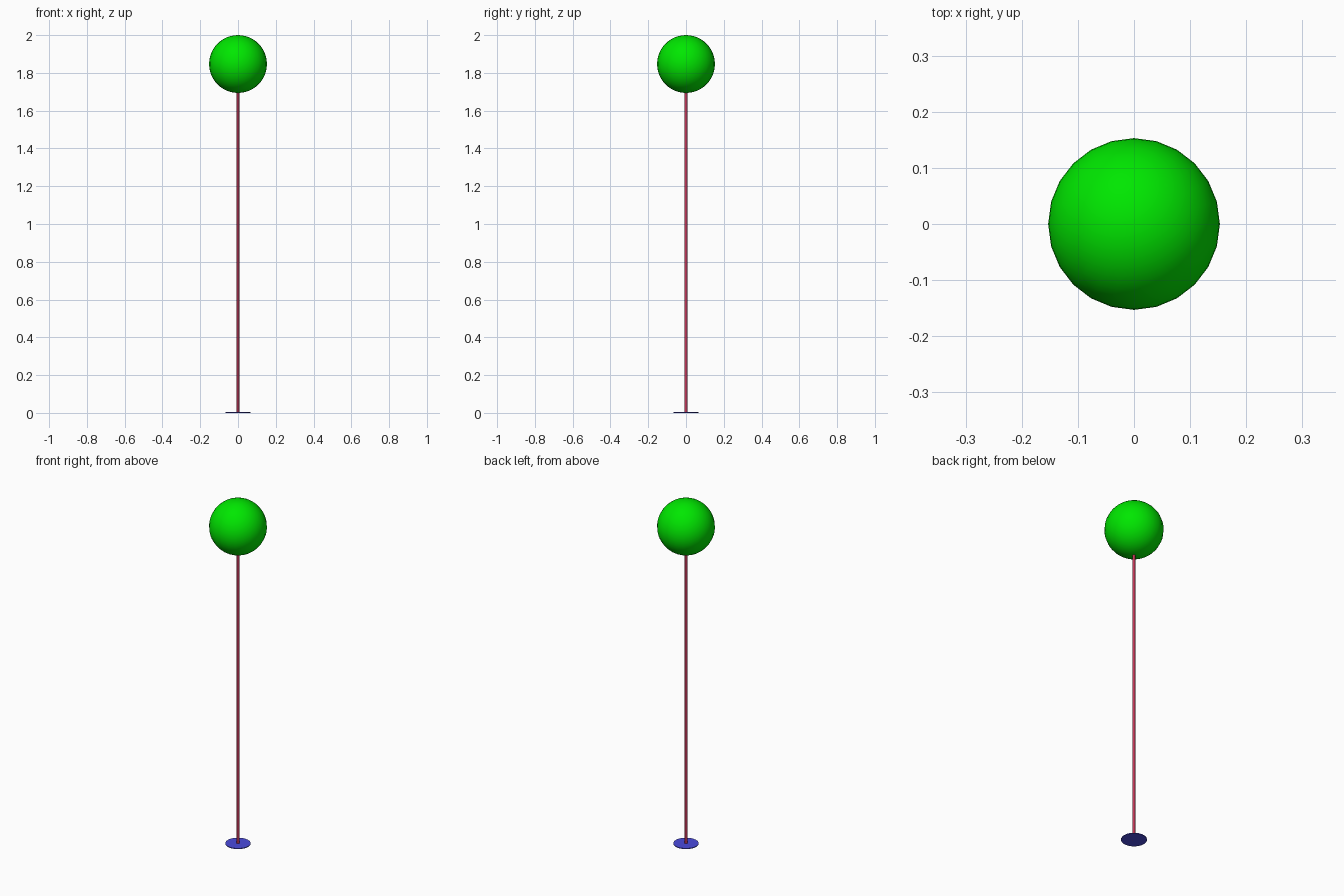
import bpy

if "Cube" in bpy.data.objects:
    bpy.data.objects.remove(bpy.data.objects["Cube"])


def finish(name, color):
    """Name the active part, give it a colour and smooth its round sides."""
    ob = bpy.context.object
    ob.name = name
    mat = bpy.data.materials.new(name + "_color")
    mat.diffuse_color = (*color, 1)
    mat.use_nodes = True
    mat.node_tree.nodes["Principled BSDF"].inputs["Base Color"].default_value = mat.diffuse_color
    ob.data.materials.append(mat)
    bpy.ops.object.shade_smooth_by_angle()
    return ob


def cylinder(name, radius, z0, z1, sides, color):
    bpy.ops.mesh.primitive_cylinder_add(vertices=sides, radius=radius, depth=z1 - z0,
                                        location=(0, 0, (z0 + z1) / 2))
    return finish(name, color)


# Thin round foot
cylinder("base_disc", 0.067, 0.0, 0.004, 24, (0.07, 0.07, 0.72))

# Slender stem reaching just inside the ball
cylinder("pole", 0.0075, 0.0, 1.71, 12, (0.56, 0.04, 0.1))

# Round head, 24 sided around the vertical axis
bpy.ops.mesh.primitive_uv_sphere_add(segments=24, ring_count=24, radius=0.153,
                                     location=(0, 0, 1.847))
finish("ball", (0.0, 0.8, 0.0))
